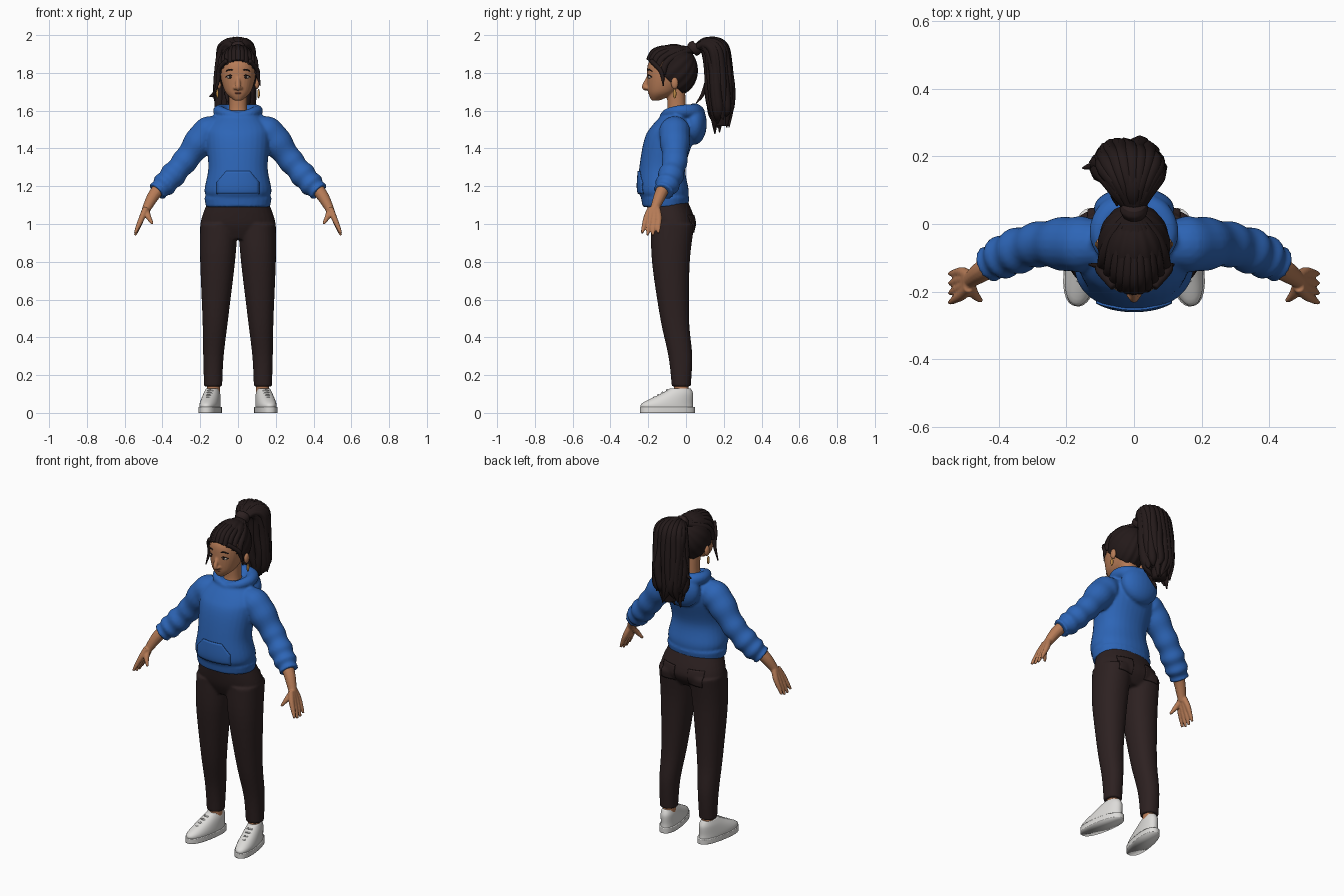
import bpy, bmesh, random
from math import sin, cos, pi, atan2, radians, sqrt
from mathutils import Vector, Matrix

random.seed(4)
cube = bpy.data.objects.get("Cube")
if cube:
    bpy.data.objects.remove(cube)


def material(name, *rgb):
    mat = bpy.data.materials.new(name)
    mat.use_nodes = True
    mat.diffuse_color = (*rgb, 1)
    mat.node_tree.nodes["Principled BSDF"].inputs["Base Color"].default_value = (*rgb, 1)
    return mat


BLUE = material("hoodie blue", .026, .13, .47)
DARK = material("trouser brown", .026, .015, .015)
HAIR = material("hair brown", .017, .01, .01)
SKIN = material("warm skin", .47, .2, .095)
WHITE = material("shoe white", .72, .71, .69)
GREY = material("lace grey", .5, .5, .49)
LIPS = material("lip rose", .33, .1, .06)
EYE = material("eye white", .6, .5, .42)
GOLD = material("earring gold", .5, .25, .06)


def spline(points, steps):
    """Catmull-Rom interpolation of number tuples."""
    out = []
    last = len(points) - 1
    for i in range(last):
        before, start, end, after = (points[max(0, min(last, i + k))] for k in (-1, 0, 1, 2))
        for step in range(steps):
            t = step / steps
            out.append([q + t/2 * (r - p + t * (2*p - 5*q + 4*r - w + t * (3*(q - r) + w - p)))
                        for p, q, r, w in zip(before, start, end, after)])
    return out + [points[-1]]


def bridge(bm, rings):
    """Skin a tube over a list of rings and close both ends."""
    rows = [[bm.verts.new(co) for co in ring] for ring in rings]
    for low, high in zip(rows, rows[1:]):
        for i in range(len(low)):
            bm.faces.new((low[i-1], low[i], high[i], high[i-1]))
    bm.faces.new(rows[0])
    bm.faces.new(rows[-1])


def loft(bm, *rings, power=2.2, sides=32):
    """Stack of level superellipses given as x, y, z, x radius, y radius."""
    rows = []
    for x, y, z, rx, ry in spline(rings, 6):
        row = []
        for i in range(sides):
            c, s = cos(2*pi*i/sides), sin(2*pi*i/sides)
            k = (abs(c)**power + abs(s)**power) ** (-1/power)
            row.append((x + rx*c*k, y + ry*s*k, z))
        rows.append(row)
    bridge(bm, rows)


def sweep(bm, *points, sides=12, steps=6, ripple=0):
    """Round tube through points given as x, y, z, radius; ripple adds folds towards the end."""
    path = spline(points, steps)
    spots = [Vector(p[:3]) for p in path]
    last = len(spots) - 1
    rings, old, side = [], None, None
    for i, spot in enumerate(spots):
        along = (spots[min(i + 1, last)] - spots[max(i - 1, 0)]).normalized()
        side = old.rotation_difference(along) @ side if old else along.orthogonal().normalized()
        old, up = along, along.cross(side)
        radius = max(path[i][3], .002) * (1 + ripple * sin(i) * i/last)
        angles = [2*pi*k/sides for k in range(sides)]
        rings.append([spot + radius * (cos(a)*side + sin(a)*up) for a in angles])
    bridge(bm, rings)


def ball(bm, centre, size):
    place = Matrix.Translation(centre) @ Matrix.Diagonal((*size, 1))
    bmesh.ops.create_uvsphere(bm, u_segments=24, v_segments=16, radius=1, matrix=place)


def finish(name, bm, mat, mirror=False, voxel=0):
    """Turn the built geometry into an object, optionally mirrored and fused into one skin."""
    bmesh.ops.recalc_face_normals(bm, faces=bm.faces[:])
    mesh = bpy.data.meshes.new(name)
    bm.to_mesh(mesh)
    bm.free()
    mesh.materials.append(mat)
    mesh.shade_smooth()
    ob = bpy.data.objects.new(name, mesh)
    bpy.context.collection.objects.link(ob)
    if mirror:
        ob.modifiers.new("mirror", 'MIRROR').use_mirror_merge = False
    if voxel:
        fuse = ob.modifiers.new("fuse", 'REMESH')
        fuse.mode, fuse.voxel_size, fuse.use_smooth_shade = 'VOXEL', voxel, True
        ob.modifiers.new("soften", 'SMOOTH').iterations = 2
    return ob


def patch(name, centre, width, height, taper, front, target, mat, mirror=False):
    """Thin sewn panel laid onto the cloth."""
    bm = bmesh.new()
    bmesh.ops.create_grid(bm, x_segments=14, y_segments=10, size=1)
    for v in bm.verts:
        x, z = v.co.x * width * (1 - taper * max(0, v.co.y)), v.co.y * height
        v.co = centre + Vector((x, -.5 if front else .5, z))
    ob = finish(name, bm, mat, mirror)
    wrap = ob.modifiers.new("wrap", 'SHRINKWRAP')
    wrap.target, wrap.wrap_method, wrap.wrap_mode, wrap.offset = target, 'PROJECT', 'ABOVE_SURFACE', .003
    wrap.use_project_y, wrap.use_positive_direction, wrap.use_negative_direction = True, front, not front
    cloth = ob.modifiers.new("cloth", 'SOLIDIFY')
    cloth.thickness, cloth.offset = .007, 0


# Hoodie: ribbed hem, body, hood, collar and pushed-up sleeves fused together
bm = bmesh.new()
loft(bm, (0, -.11, 1.09, .17, .12), (0, -.11, 1.14, .178, .128))
loft(bm, (0, -.11, 1.13, .16, .12), (0, -.12, 1.18, .177, .134), (0, -.125, 1.3, .157, .122),
     (0, -.09, 1.45, .17, .13), (0, -.07, 1.52, .16, .11), (0, -.045, 1.6, .08, .06))
ball(bm, (0, .045, 1.53), (.12, .065, .11))
collar = [(sin(a), cos(a), a/pi) for a in (k*pi/4 for k in range(5))]
sweep(bm, *[(.1*s, -.03 - .09*c, 1.57 + .02*s + .015*t, .02 + .025*t) for s, c, t in collar])
sweep(bm, (.1, -.06, 1.5, .07), (.17, -.06, 1.475, .083), (.28, -.06, 1.335, .066),
      (.37, -.09, 1.23, .065), (.43, -.12, 1.17, .05), sides=20, steps=10, ripple=.1)
hoodie = finish("hoodie", bm, BLUE, True, .008)
patch("front_pocket", Vector((0, 0, 1.22)), .11, .06, .45, True, hoodie, BLUE)

# Trousers: hips and two tapering legs
bm = bmesh.new()
loft(bm, (0, -.1, 1.12, .16, .11), (0, -.07, 1, .198, .12), (0, -.075, .92, .16, .08))
loft(bm, (.1, -.07, 1, .1, .115), (.108, -.08, .8, .092, .1), (.12, -.06, .5, .068, .076),
     (.13, -.03, .3, .054, .063), (.132, -.025, .14, .048, .05))
trousers = finish("trousers", bm, DARK, True, .008)
patch("back_pockets", Vector((.09, 0, 1)), .045, .045, 0, False, trousers, DARK, True)

# Ankles
bm = bmesh.new()
loft(bm, (.13, -.025, .06, .035, .04), (.13, -.025, .17, .033, .037))
finish("ankles", bm, SKIN, True)

# Shoes with soles and laces, toes turned out
turn = Matrix.Translation((.13, 0, 0)) @ Matrix.Rotation(radians(10), 4, 'Z')
uppers, soles, laces = bmesh.new(), bmesh.new(), bmesh.new()
loft(uppers, (0, -.1, .02, .05, .14), (0, -.1, .05, .05, .137), (0, -.05, .1, .042, .088),
     (0, -.03, .13, .032, .055))
loft(soles, (0, -.1, 0, .055, .147), (0, -.1, .03, .055, .147), power=2.4)
for k in range(4):
    y, z = .023*k - .172, .013*k + .082
    sweep(laces, *[(x, y + abs(x)/2, z - abs(x)/2, .005) for x in (-.028, 0, .028)])
for name, part, mat in (("shoes", uppers, WHITE), ("soles", soles, WHITE), ("laces", laces, GREY)):
    part.transform(turn)
    finish(name, part, mat, True)

# Forearms and hands: fingers fan out from the wrist
bm = bmesh.new()
sweep(bm, (.4, -.11, 1.21, .036), (.45, -.14, 1.145, .032), (.49, -.17, 1.07, .022))
for k in range(4):
    fan = (k - 1.5) * .022
    wrist = Vector((.488, fan/2 - .17, 1.085))
    knuckle = Vector((.508, fan - .176, 1.035))
    tip = Vector((.545, fan*1.3 - .19, .935 + abs(fan)/2))
    sweep(bm, (*wrist, .017), (*knuckle, .016), (*knuckle.lerp(tip, .6), .012), (*tip, .007))
sweep(bm, (.485, -.175, 1.075, .016), (.475, -.205, 1.04, .015), (.452, -.228, 1, .007))
finish("hands", bm, SKIN, True, .005)

# Head, neck, nose and ears
bm = bmesh.new()
loft(bm, (0, -.06, 1.55, .062, .055), (0, -.05, 1.61, .048, .048), (0, -.055, 1.72, .05, .05))
loft(bm, (0, -.16, 1.655, .022, .024), (0, -.125, 1.7, .068, .075), (0, -.09, 1.79, .094, .117),
     (0, -.08, 1.86, .09, .115), (0, -.07, 1.92, .05, .06))
sweep(bm, (0, -.195, 1.785, .009), (0, -.22, 1.727, .014), (0, -.205, 1.713, .008))
ball(bm, (.014, -.207, 1.72), (.01, .012, .009))
ball(bm, (.1, -.06, 1.745), (.013, .02, .032))
finish("head", bm, SKIN, True, .005)

# Face details and earrings
bm = bmesh.new()
ball(bm, (.04, -.188, 1.778), (.019, .012, .009))
finish("eyes", bm, EYE, True)
bm = bmesh.new()
ball(bm, (.04, -.194, 1.778), (.008, .009, .008))
for z, thick in ((1.778, .003), (1.808, .004)):
    sweep(bm, (.017, -.2, z, .002), (.04, -.198, z + .01, thick), (.066, -.18, z, .002))
finish("irises_lashes_and_brows", bm, HAIR, True)
bm = bmesh.new()
ball(bm, (0, -.185, 1.693), (.027, .016, .007))
finish("lips", bm, LIPS)
bm = bmesh.new()
ball(bm, (.109, -.06, 1.69), (.007, .009, .025))
finish("earrings", bm, GOLD, True)

# Swept-back hair cap, its strands meeting at the tie
bm = bmesh.new()
bmesh.ops.create_uvsphere(bm, u_segments=112, v_segments=32, radius=1)
tilt = Matrix.Rotation(radians(-50), 3, 'X')
for v in bm.verts:
    strand = cos(16 * atan2(v.co.y, v.co.x)) * (1 - v.co.z**2)
    d = tilt @ v.co * (1 + .018 * strand)
    v.co = (d.x * .106, d.y * .125 - .063, d.z * .137 + 1.815)
bmesh.ops.bisect_plane(bm, geom=bm.verts[:] + bm.edges[:] + bm.faces[:], plane_co=(0, -.2, 1.86),
                       plane_no=(0, .92, 1), clear_inner=True)
bmesh.ops.holes_fill(bm, edges=[e for e in bm.edges if e.is_boundary])
finish("hair_cap", bm, HAIR)

# Combed locks over the crown
bm = bmesh.new()
for k in range(-5, 6):
    s = k / 5
    sag = s * s * .07
    lock = []
    for t in (0, .1, .3, .6, 1):
        rise = .06*t + .045 * sin(pi * sqrt(t))
        lock.append((.09 * s * (1 - t*t), -.194 + sag + (.235 - sag)*t, 1.865 + rise - sag*(1 - t), .019 - .004*t))
    sweep(bm, *lock)

# Loose strands beside the face, longer on the right
for side, drop in ((-1, .13), (1, .07)):
    sweep(bm, (side*.06, -.185, 1.865, .012), (side*.1, -.14, 1.82, .012),
          (side*.106, -.125, 1.82 - drop/2, .01), (side*(.1 + drop/4), -.12, 1.8 - drop, .003))
finish("crown_locks", bm, HAIR)

bm = bmesh.new()
sweep(bm, (0, .03, 1.917, .036), (0, .045, 1.93, .042), (0, .06, 1.943, .036))
finish("hair_tie", bm, DARK)

# Ponytail: solid core wrapped in wavy locks that follow the same arc
bm = bmesh.new()
arc = [(.04, 1.925), (.1, 1.955), (.153, 1.925), (.172, 1.82), (.18, 1.7), (.187, 1.6), (.19, 1.52)]
spread = [.2, .6, 1, 1.1, 1.15, 1, .7]
sweep(bm, *[(-.004*k, y, z, .055 * spread[k]) for k, (y, z) in enumerate(arc)], sides=16)
for i in range(20):
    across, out = .078 * cos(pi*i/10), .046 * sin(pi*i/10)
    lock = []
    for k, (y, z) in enumerate(arc):
        wave = random.uniform(-.003, .003) * k
        lock.append((across*spread[k] - .004*k + wave, y + out*spread[k] + wave/2, z + out*.4, .024 * sqrt(spread[k])))
    x, y, z, radius = lock[-1]
    lock[-1] = (x + wave, y, z + random.uniform(-.03, .05), .003)
    sweep(bm, *lock, sides=8)

# Stray curls flicking out of the ponytail
sweep(bm, (-.07, .15, 1.82, .015), (-.12, .17, 1.7, .012), (-.152, .165, 1.675, .003))
sweep(bm, (-.04, .12, 1.78, .014), (-.06, .09, 1.69, .011), (-.05, .055, 1.64, .003))
finish("ponytail", bm, HAIR)
